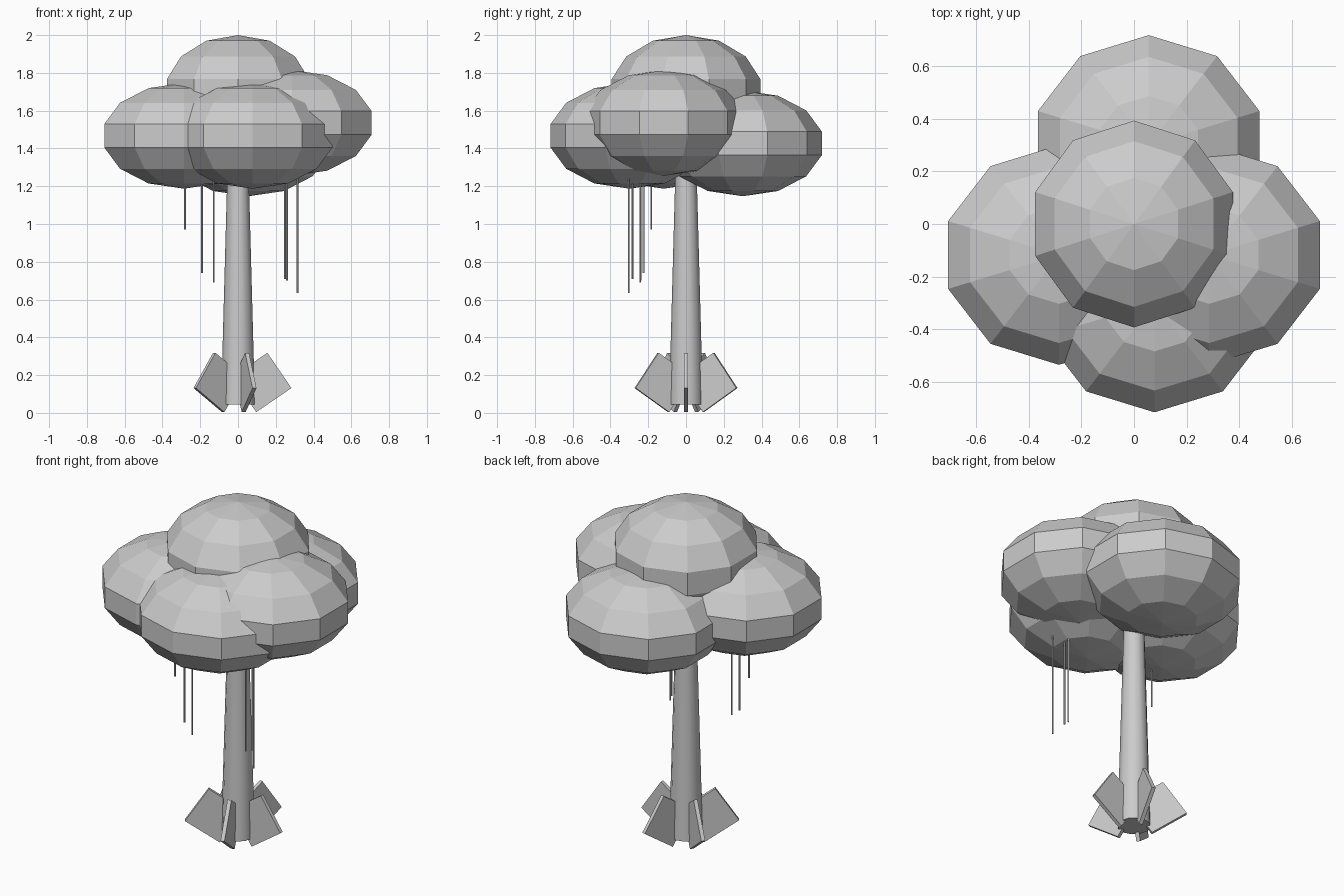
import bpy
from math import radians, cos, sin, tau
from mathutils import Matrix

if "Cube" in bpy.data.objects:
    bpy.data.objects.remove(bpy.data.objects["Cube"])

# Trunk: smooth tapered column
z0, z1 = 0.045, 1.4
bpy.ops.mesh.primitive_cone_add(vertices=12, radius1=0.09, radius2=0.053,
                                depth=z1 - z0, location=(0, 0, (z0 + z1) / 2))
trunk = bpy.context.object
trunk.name = "trunk"
bpy.ops.object.shade_smooth_by_angle(angle=radians(40))

# Buttress roots: thin square plates tilted up, five around the trunk
for i in range(5):
    bpy.ops.mesh.primitive_cube_add(size=1)
    root = bpy.context.object
    root.name = f"buttress_root_{i + 1}"
    root.data.transform(Matrix.Rotation(i * tau / 5, 4, 'Z')
                        @ Matrix.Translation((0.126, 0, 0.161))
                        @ Matrix.Rotation(-0.6, 4, 'Y')
                        @ Matrix.Diagonal((0.226, 0.022, 0.226, 1)))

# Canopy: faceted squashed spheres
WIDE = (0.455, 0.429, 0.28)
canopy = {
    "left": ((-0.286, -0.118, 1.467), WIDE),
    "front": ((0.078, -0.299, 1.467), WIDE),
    "right": ((0.286, -0.118, 1.535), WIDE),
    "back": ((0.056, 0.301, 1.427), WIDE),
    "top": ((0, 0, 1.70), (0.406, 0.404, 0.30)),
}
for name, (loc, radii) in canopy.items():
    bpy.ops.mesh.primitive_uv_sphere_add(segments=10, ring_count=7, radius=1, location=loc)
    blob = bpy.context.object
    blob.name = f"canopy_{name}"
    blob.data.transform(Matrix.Diagonal((*radii, 1)))

# Hanging vines: thin rods (x, y, lower end)
vines = [(-0.28, -0.185, 0.97), (-0.19, -0.225, 0.74), (-0.128, -0.243, 0.69),
         (0.249, -0.284, 0.71), (0.26, -0.24, 0.70), (0.315, -0.303, 0.635)]
for i, (x, y, z) in enumerate(vines):
    top = 1.3
    bpy.ops.mesh.primitive_cylinder_add(vertices=5, radius=0.005, depth=top - z,
                                        location=(x, y, (top + z) / 2))
    bpy.context.object.name = f"hanging_vine_{i + 1}"
